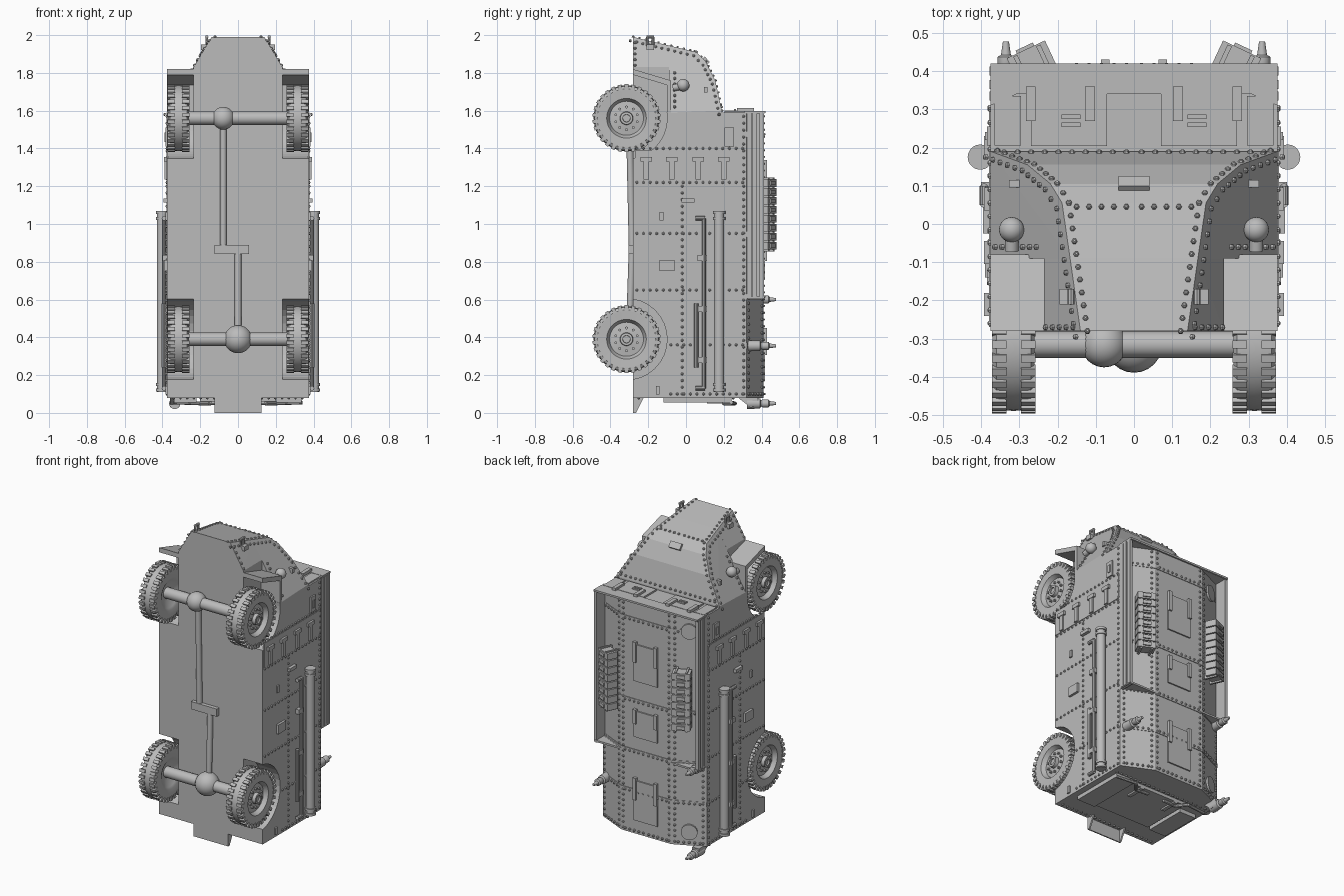
import bpy, bmesh, math
from mathutils import Vector, Matrix

cube = bpy.data.objects.get("Cube")
if cube:
    bpy.data.objects.remove(cube)

GREY = (0.5, 0.5, 0.5, 1)
mat = bpy.data.materials.new("plain_grey")
mat.use_nodes = True
mat.diffuse_color = GREY
mat.node_tree.nodes["Principled BSDF"].inputs["Base Color"].default_value = GREY


def finish(bm, name, smooth=False):
    bmesh.ops.recalc_face_normals(bm, faces=bm.faces)
    me = bpy.data.meshes.new(name)
    bm.to_mesh(me)
    bm.free()
    ob = bpy.data.objects.new(name, me)
    bpy.context.collection.objects.link(ob)
    me.materials.append(mat)
    if smooth:
        bpy.ops.object.select_all(action='DESELECT')
        ob.select_set(True)
        bpy.context.view_layer.objects.active = ob
        bpy.ops.object.shade_smooth_by_angle(angle=math.radians(35))


def box(bm, c, size, rot=None):
    m = Matrix.Translation(c) @ (rot or Matrix()) @ Matrix.Diagonal((*size, 1))
    bmesh.ops.create_cube(bm, size=1, matrix=m)


def hull(bm, pts):
    vs = [bm.verts.new(p) for p in pts]
    bmesh.ops.convex_hull(bm, input=vs)


def prism(bm, pts, offset):
    """Extrude a closed polygon along offset."""
    f = bm.faces.new([bm.verts.new(p) for p in pts])
    r = bmesh.ops.extrude_face_region(bm, geom=[f], use_keep_orig=True)
    bmesh.ops.translate(bm, vec=offset, verts=[v for v in r["geom"] if isinstance(v, bmesh.types.BMVert)])


def lathe(bm, prof, origin, axis, seg=24):
    """Revolve (radius, height) pairs about an axis, capping both ends."""
    q = Vector((0, 0, 1)).rotation_difference(Vector(axis).normalized())
    o = Vector(origin)
    rings = [[bm.verts.new(o + q @ Vector((r * math.cos(a), r * math.sin(a), h)))
              for a in (i * math.tau / seg for i in range(seg))] for r, h in prof]
    for a, b in zip(rings, rings[1:]):
        for i in range(seg):
            j = (i + 1) % seg
            bm.faces.new((a[i], a[j], b[j], b[i]))
    bm.faces.new(rings[0])
    bm.faces.new(rings[-1])


def rod(bm, a, b, r, seg=16):
    d = Vector(b) - Vector(a)
    lathe(bm, [(r, 0), (r, d.length)], a, d, seg)


def ball(bm, c, r):
    bmesh.ops.create_uvsphere(bm, u_segments=24, v_segments=14, radius=r, matrix=Matrix.Translation(c))


SIDES = (1, -1)
W, REAR, FRONT, BELLY = 0.375, 0.08, 1.59, -0.28
AXLES = (0.39, 1.56)
AY = -0.315

# Armoured body: centre section with faceted roof, plus side walls with arches
bm = bmesh.new()
half = [(0.235, BELLY), (0.235, 0.2), (W, 0.2), (W, 0.32), (0.18, 0.41)]
section = half + [(-x, y) for x, y in reversed(half)]
prism(bm, [(x, y, REAR) for x, y in section], (0, 0, FRONT - REAR))


def arch(zc, a0, a1, r=0.215, n=14):
    return [(AY + r * math.cos(a), zc + r * math.sin(a))
            for a in (a0 + (a1 - a0) * i / n for i in range(n + 1))]


edge = math.acos((BELLY - AY) / 0.215)
wall = [(BELLY, REAR)] + arch(AXLES[0], -edge, edge) + arch(AXLES[1], -edge, 0.14) + [(0.2, FRONT), (0.2, REAR)]
for s in SIDES:
    prism(bm, [(s * 0.235, y, z) for y, z in wall], (s * (W - 0.235), 0, 0))
finish(bm, "body_shell")


# Sloped hood, narrowing toward the nose
def half_width(z):
    return 0.14 + 0.603 * (1.99 - z)


bm = bmesh.new()
crown = [(-0.09, 1.945), (0.055, 1.91), (0.105, 1.86), (0.155, 1.76), (0.19, 1.6)]
hull(bm, [(s * half_width(z), y, z) for y, z in crown for s in SIDES]
     + [(s * W, y, FRONT) for y in (-0.09, 0.19) for s in SIDES])
hull(bm, [(s * x, y, z) for s in SIDES for x, y, z in
          ((0.14, BELLY, 1.99), (half_width(1.945), -0.09, 1.945), (0.235, BELLY, 1.83),
           (0.235, -0.09, 1.83), (0.235, BELLY, 1.5), (0.235, -0.09, 1.5))])
finish(bm, "hood")

# Front fenders
bm = bmesh.new()
for s in SIDES:
    x = s * 0.23
    prism(bm, [(x, y, z) for y, z in ((-0.28, 1.82), (-0.08, 1.76), (-0.08, 1.58), (-0.1, 1.58),
                                      (-0.1, 1.735), (-0.28, 1.79))], (s * 0.145, 0, 0))
finish(bm, "front_fenders")

# Roof stowage bins with slatted outer walls
bm = bmesh.new()
for s in SIDES:
    box(bm, (s * 0.362, 0.362, 1.095), (0.01, 0.1, 0.99))
    for y in (0.335, 0.365, 0.4):
        box(bm, (s * 0.37, y, 1.1), (0.016, 0.024, 0.98))
    for z in (0.605, 1.585):
        prism(bm, [(s * x, y, z) for x, y in ((W, 0.31), (W, 0.415), (0.17, 0.415), (0.17, 0.4))], (0, 0, 0.012))
box(bm, (0, 0.38, 1.593), (0.75, 0.08, 0.012))
finish(bm, "stowage_bins")

# Fuel cans strapped on the sloped roof panels
bm = bmesh.new()
for s in SIDES:
    tilt = Matrix.Rotation(-s * math.radians(25), 4, 'Z')
    for i in range(8):
        box(bm, (s * 0.268, 0.425, 0.885 + i * 0.0475), (0.11, 0.07, 0.041), tilt)
        box(bm, (s * 0.283, 0.455, 0.885 + i * 0.0475), (0.05, 0.02, 0.022), tilt)
    for o in (-0.03, 0.03):
        box(bm, (s * (0.264 + o), 0.418 - s * s * o * 0.45, 1.05), (0.012, 0.078, 0.39), tilt)
finish(bm, "fuel_cans")

# Roof hatches, hinges and round ports
bm = bmesh.new()
for z, h in ((1.2, 0.24), (0.8, 0.17), (0.3, 0.26)):
    box(bm, (0, 0.412, z), (0.17, 0.014, h))
    for x in (-0.075, 0.075):
        box(bm, (x, 0.42, z + h * 0.3), (0.022, 0.02, h * 0.55))
for z in (0.17, 1.48):
    lathe(bm, [(0.05, -0.01), (0.05, 0.012)], (-0.28, 0.364, z), (-0.42, 0.91, 0), 20)
for z in (1.46, 0.93, 0.6, 0.34):
    prism(bm, [(x, y, z) for x, y in ((-W, 0.322), (-0.18, 0.414), (0.18, 0.414), (W, 0.322),
                                      (W, 0.315), (0.18, 0.405), (-0.18, 0.405), (-W, 0.315))], (0, 0, 0.03))
finish(bm, "roof_hatches")

# Windscreen shutters, hood hatch and nose hooks
bm = bmesh.new()
for s in SIDES:
    box(bm, (s * 0.17, 0.272, 1.594), (0.2, 0.135, 0.014))
    for x in (0.115, 0.27):
        box(bm, (s * x, 0.315, 1.605), (0.025, 0.09, 0.02))
    for y in (0.26, 0.28):
        box(bm, (s * 0.165, y, 1.603), (0.05, 0.012, 0.012))
    box(bm, (s * 0.33, 0.27, 1.594), (0.07, 0.13, 0.01))
    box(bm, (s * 0.31, 0.105, 1.71), (0.035, 0.02, 0.03))
    for y in (-0.205, -0.175):
        rod(bm, (s * 0.165, y, 1.92), (s * 0.165, y, 1.99), 0.007, 8)
    rod(bm, (s * 0.165, -0.21, 1.99), (s * 0.165, -0.17, 1.99), 0.009, 8)
    box(bm, (s * 0.175, -0.19, 1.935), (0.04, 0.04, 0.03))
box(bm, (0, 0.105, 1.865), (0.08, 0.04, 0.02), Matrix.Rotation(math.radians(-50), 4, 'X'))
finish(bm, "front_fittings")

# Headlamps
bm = bmesh.new()
for s in SIDES:
    ball(bm, (s * 0.32, -0.015, 1.735), 0.033)
    rod(bm, (s * 0.32, -0.07, 1.72), (s * 0.32, -0.02, 1.73), 0.018)
finish(bm, "headlamps", True)

# Wheels: tyre, rim, hub, nuts and tread lugs
tyre = [(0.05, -0.02), (0.09, -0.045), (0.105, -0.052), (0.155, -0.055), (0.17, -0.045), (0.174, 0),
        (0.17, 0.045), (0.155, 0.055), (0.105, 0.052), (0.098, 0.04), (0.09, 0.025), (0.05, 0.03),
        (0.035, 0.032), (0.033, 0.054), (0.02, 0.055), (0.019, 0.046)]
for label, z in zip(("rear", "front"), AXLES):
    for side, s in (("left", 1), ("right", -1)):
        bm = bmesh.new()
        c = Vector((s * 0.315, AY, z))
        lathe(bm, tyre, c, (s, 0, 0), 40)
        for i in range(30):
            rot = Matrix.Rotation(i * math.tau / 30, 4, 'X')
            for e in SIDES:
                box(bm, c + rot @ Vector((e * 0.038, 0, 0.165)), (0.038, 0.02, 0.03), rot)
        for i in range(10):
            rot = Matrix.Rotation(i * math.tau / 10, 4, 'X')
            p = c + rot @ Vector((s * 0.026, 0, 0.06))
            rod(bm, p, p + Vector((s * 0.015, 0, 0)), 0.008, 6)
        finish(bm, f"{label}_{side}_wheel", True)

# Axles, differentials and drive shafts
bm = bmesh.new()
for z, x, r in ((AXLES[0], 0, 0.074), (AXLES[1], -0.078, 0.06)):
    rod(bm, (-0.3, AY, z), (0.3, AY, z), 0.035, 20)
    ball(bm, (x, AY, z), r)
rod(bm, (-0.078, -0.3, 1.54), (-0.078, -0.285, 0.87), 0.018)
rod(bm, (0, -0.3, 0.43), (0, -0.285, 0.87), 0.018)
box(bm, (-0.033, -0.285, 0.865), (0.185, 0.04, 0.05))
finish(bm, "drive_train", True)

# Side tubes, pipes and brackets
bm = bmesh.new()
for s in SIDES:
    rod(bm, (s * 0.402, 0.175, 0.11), (s * 0.402, 0.175, 1.06), 0.027, 20)
    for z in (0.12, 0.15, 1.03, 1.06):
        rod(bm, (s * 0.402, 0.175, z - 0.008), (s * 0.402, 0.175, z + 0.008), 0.033, 20)
    rod(bm, (s * 0.392, 0.095, 0.13), (s * 0.392, 0.095, 1.03), 0.011, 10)
    rod(bm, (s * 0.392, 0.055, 0.24), (s * 0.392, 0.055, 0.58), 0.012, 10)
    for z in (0.13, 1.03):
        rod(bm, (s * 0.392, 0.05, z), (s * 0.392, 0.1, z), 0.012, 10)
    for z in (0.28, 0.55, 0.82):
        box(bm, (s * 0.385, 0.085, z), (0.03, 0.05, 0.03))
finish(bm, "side_tubes", True)

# Side hinges, ports and handles
bm = bmesh.new()
for s in SIDES:
    x = s * W
    for y in (-0.21, -0.075, 0.065, 0.2):
        box(bm, (x, y, 1.343), (0.035, 0.06, 0.024))
        box(bm, (x, y, 1.285), (0.03, 0.028, 0.1))
    box(bm, (x, 0.23, 1.46), (0.02, 0.05, 0.1))
    box(bm, (x, 0.23, 1.46), (0.03, 0.02, 0.05))
    box(bm, (x, 0.01, 1.125), (0.04, 0.07, 0.022))
    box(bm, (x, -0.1, 0.78), (0.03, 0.08, 0.06))
    for y, z in ((-0.13, 1.04), (-0.15, 0.12)):
        box(bm, (x, y, z), (0.02, 0.02, 0.045))
    box(bm, (x, 0.02, 1.31), (0.008, 0.58, 0.16))
finish(bm, "side_fittings")

# Pointed lamps on the roof and tail
bm = bmesh.new()
lamp = [(0.03, -0.03), (0.028, 0.04), (0.017, 0.045), (0.022, 0.055), (0.022, 0.085), (0.013, 0.09), (0.008, 0.125)]
for x, z in ((0.335, 0.355), (-0.335, 0.6), (-0.335, 0.05)):
    lathe(bm, lamp, (x, 0.352, z), (0, 1, 0), 14)
hull(bm, [(x, y, z) for x in (-0.36, -0.31) for y, z in ((0.27, 0.085), (0.38, 0.085), (0.38, 0.04), (0.34, 0.03))])
finish(bm, "marker_lamps", True)

# Tail: door plate, latches, pipework and tow step
bm = bmesh.new()
box(bm, (0, 0.06, 0.073), (0.4, 0.34, 0.026))
box(bm, (0.27, 0.06, 0.07), (0.13, 0.36, 0.03))
box(bm, (-0.28, 0.02, 0.07), (0.12, 0.28, 0.03))
for x in (-0.13, 0.13):
    box(bm, (x, 0.17, 0.057), (0.025, 0.12, 0.014))
for s in SIDES:
    pipe = [(s * 0.34, 0.24, 0.055), (s * 0.2, 0.26, 0.05), (s * 0.15, 0.2, 0.05), (s * 0.06, 0.2, 0.055)]
    for a, b in zip(pipe, pipe[1:]):
        rod(bm, a, b, 0.01, 8)
    prism(bm, [(s * 0.115, y, z) for y, z in ((BELLY, 0.0), (-0.265, 0), (-0.225, 0.08), (BELLY, 0.08))],
          (s * 0.01, 0, 0))
box(bm, (0, -0.276, 0.04), (0.25, 0.008, 0.08))
finish(bm, "tail_fittings")

# Rivets in rows, mirrored left and right
bm = bmesh.new()


def rivets(a, b, normal, step=0.036):
    a, b = Vector(a), Vector(b)
    n = max(1, round((b - a).length / step))
    for i in range(n + 1):
        p = a.lerp(b, i / n)
        for s in SIDES:
            lathe(bm, [(0.008, -0.003), (0.007, 0.005), (0.003, 0.008)],
                  (s * p.x, p.y, p.z), (s * normal[0], *normal[1:]), 6)


OUT, SLOPE, UP = (1, 0, 0), (0.42, 0.91, 0), (0, 1, 0)
for z in (1.4, 1.22, 0.95, 0.65, 0.36, 0.1):
    rivets((W, -0.08 if z < 0.5 else -0.26, z), (W, 0.3, z), OUT)
for y in (0.305, -0.02):
    rivets((W, y, 0.1), (W, y, 1.2), OUT)
rivets((W, 0.305, 1.24), (W, 0.305, 1.57), OUT)
rivets((0.165, 0.41, 0.1), (0.165, 0.41, 1.57), UP)
rivets((0.2, 0.401, 0.1), (0.2, 0.401, 1.57), SLOPE)
rivets((0.355, 0.33, 0.1), (0.355, 0.33, 0.58), SLOPE)
for z in (1.475, 0.945, 0.615, 0.355, 0.1):
    rivets((0.02, 0.413, z), (0.15, 0.413, z), UP)
    rivets((0.22, 0.395, z), (0.34, 0.338, z), SLOPE)
ridge = [(half_width(z), y, z) for y, z in [(BELLY, 1.99)] + crown[1:]]
for a, b in zip(ridge, ridge[1:]):
    inset = Vector((-0.018, 0, 0))
    rivets(Vector(a) + inset, Vector(b) + inset, (0, b[2] - a[2] and a[2] - b[2], b[1] - a[1]))
    drop = Vector((0.012, -0.015, -0.02))
    rivets(Vector(a) + drop, Vector(b) + drop, (0.86, 0, 0.51))
rivets((half_width(1.96), -0.27, 1.96), (half_width(1.84), -0.27, 1.84), (0.86, 0, 0.51))
rivets((half_width(1.8), -0.06, 1.8), (half_width(1.62), -0.06, 1.62), (0.86, 0, 0.51))
rivets((0.02, 0.045, 1.913), (0.15, 0.045, 1.913), (0, 0.2, 1))
rivets((0.02, 0.187, 1.62), (0.34, 0.187, 1.62), (0, 1, 0.2))
for y in (-0.25, 0.25):
    rivets((0.02, y, REAR), (0.34, y, REAR), (0, 0, -1))
finish(bm, "rivets")
